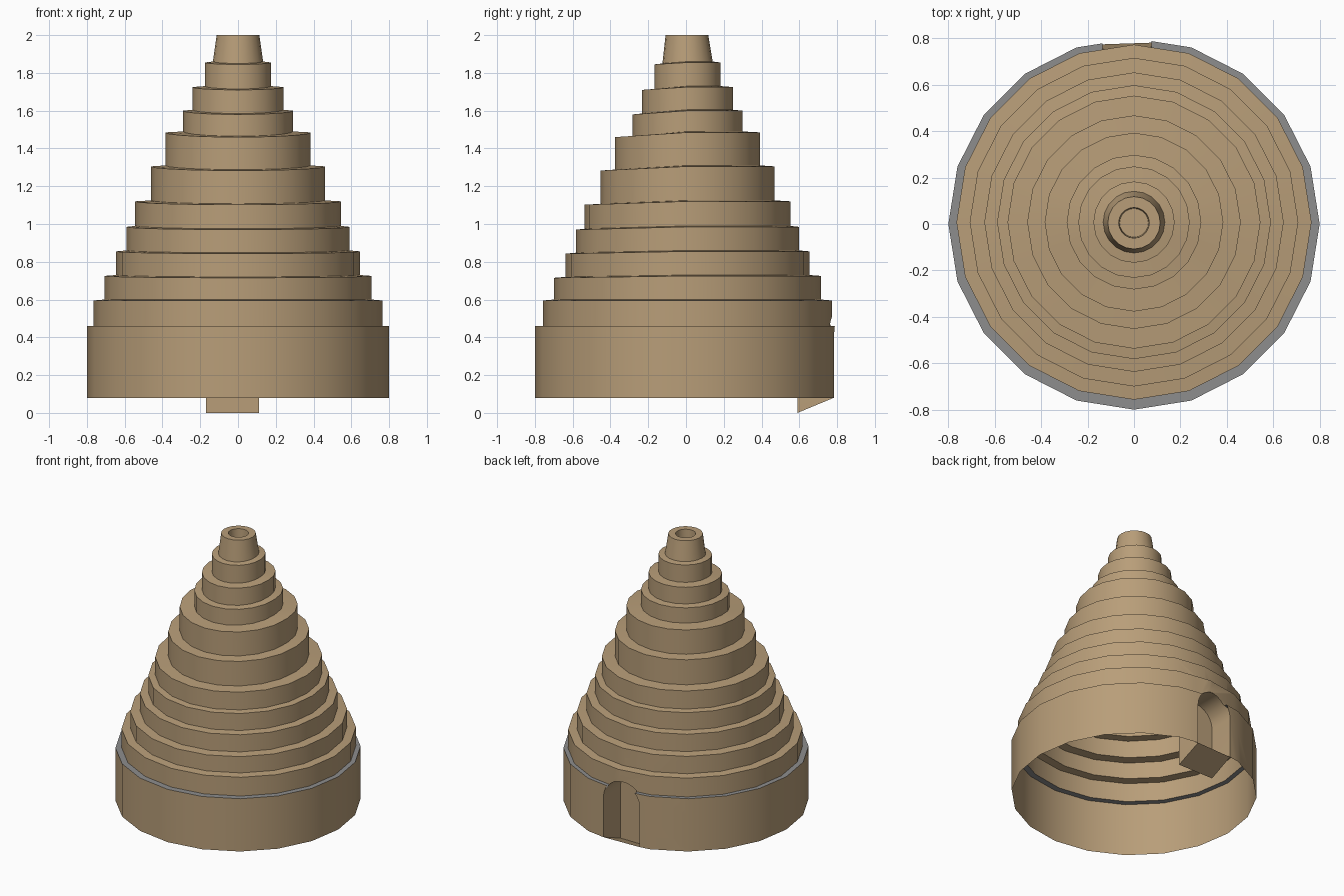
import bpy, bmesh, math
from mathutils import Vector

cube = bpy.data.objects.get("Cube")
if cube:
    bpy.data.objects.remove(cube)

SIDES = 20


def make_material(name, color):
    mat = bpy.data.materials.new(name)
    mat.use_nodes = True
    mat.diffuse_color = (*color, 1)
    mat.node_tree.nodes["Principled BSDF"].inputs["Base Color"].default_value = (*color, 1)
    return mat


tan = make_material("tan", (0.48, 0.34, 0.19))
gray = make_material("gray", (0.27, 0.27, 0.27))


def finish(bm, name, materials):
    mesh = bpy.data.meshes.new(name)
    bm.to_mesh(mesh)
    bm.free()
    obj = bpy.data.objects.new(name, mesh)
    bpy.context.collection.objects.link(obj)
    for mat in materials:
        mesh.materials.append(mat)
    bpy.ops.object.select_all(action='DESELECT')
    obj.select_set(True)
    bpy.context.view_layer.objects.active = obj
    bpy.ops.object.shade_smooth_by_angle(angle=math.radians(32))
    return obj


def add_ring(bm, radius, z, dip=0.0, shift=0.0):
    """Circle of vertices whose front half may dip slightly."""
    ring = []
    for i in range(SIDES):
        a = math.tau * i / SIDES
        drop = dip * max(0, -math.sin(a))
        ring.append(bm.verts.new((radius * math.cos(a), radius * math.sin(a) + shift, z - drop)))
    return ring


def bridge(bm, low, high):
    for i in range(SIDES):
        j = (i + 1) % SIDES
        bm.faces.new((low[i], low[j], high[j], high[i]))


# Doorway outline, seen from the back: straight sides and a round top
DOOR_X, HALF, SPRING, SILL, BACK_Y = -0.03, 0.14, 0.37, 0.08, 0.59
door = [(DOOR_X + HALF, SILL)]
for k in range(13):
    a = math.pi * k / 12
    door.append((DOOR_X + HALF * math.cos(a), SPRING + HALF * math.sin(a)))
door.append((DOOR_X - HALF, SILL))

# Stepped shell: radius, top height and front dip of each tier
tiers = [(0.80, 0.46, 0), (0.765, 0.60, 0), (0.708, 0.73, 0.01), (0.645, 0.86, 0.012),
         (0.59, 0.99, 0.015), (0.545, 1.125, 0.018), (0.46, 1.31, 0.022), (0.385, 1.49, 0.025),
         (0.29, 1.605, 0.02), (0.24, 1.73, 0.015), (0.175, 1.86, 0.01)]
bm = bmesh.new()
low = add_ring(bm, tiers[0][0], SILL)
for i, (radius, top, dip) in enumerate(tiers):
    shift = 0.008 if i else 0
    high = add_ring(bm, radius, top - (0.005 if i else 0), dip, shift)
    bridge(bm, low, high)
    next_radius = tiers[i + 1][0] if i + 1 < len(tiers) else 0.133
    low = add_ring(bm, next_radius, top, dip, 0.008)
    bridge(bm, high, low)

# Tapered tip with a blind hole
for radius, z in ((0.113, 2.0), (0.066, 2.0), (0.062, 1.92)):
    high = add_ring(bm, radius, z, 0, 0.005)
    bridge(bm, low, high)
    low = high
bm.faces.new(low)
bm.normal_update()

# The lowest ledge is gray
for f in bm.faces:
    if abs(f.normal.z) > 0.7 and f.calc_center_median().z < 0.5:
        f.material_index = 1

# Cut the doorway out of the back of the shell
planes = []
for (x1, z1), (x2, z2) in zip(door, door[1:]):
    planes.append((Vector((x1, 0, z1)), Vector((z2 - z1, 0, x1 - x2)).normalized()))


def inside(face, limits):
    c = face.calc_center_median()
    if c.y < 0.4 or abs(c.x) > 0.4 or c.z > 0.65:
        return False
    return all((c - co).dot(no) < 0 for co, no in limits)


for k, (co, no) in enumerate(planes):
    faces = [f for f in bm.faces if inside(f, planes[:k])]
    edges = {e for f in faces for e in f.edges}
    verts = {v for f in faces for v in f.verts}
    bmesh.ops.bisect_plane(bm, geom=faces + list(edges) + list(verts), dist=1e-5,
                           plane_co=co, plane_no=no)
bmesh.ops.delete(bm, geom=[f for f in bm.faces if inside(f, planes)], context='FACES')
finish(bm, "stepped_shell", [tan, gray])

# Doorway recess: vaulted walls, back wall and a floor sloping down inward
bm = bmesh.new()
front, back = [], []
for x, z in door:
    wall = 0.80 if z <= 0.461 else 0.773
    front.append(bm.verts.new((x, wall - abs(x) * math.tan(math.pi / SIDES), z)))
    back.append(bm.verts.new((x, BACK_Y, 0 if z == SILL else z)))
for k in range(len(door)):
    j = (k + 1) % len(door)
    bm.faces.new((front[k], front[j], back[j], back[k]))
bm.faces.new(back)
bmesh.ops.recalc_face_normals(bm, faces=bm.faces)
bmesh.ops.reverse_faces(bm, faces=bm.faces)
finish(bm, "doorway_recess", [tan])
